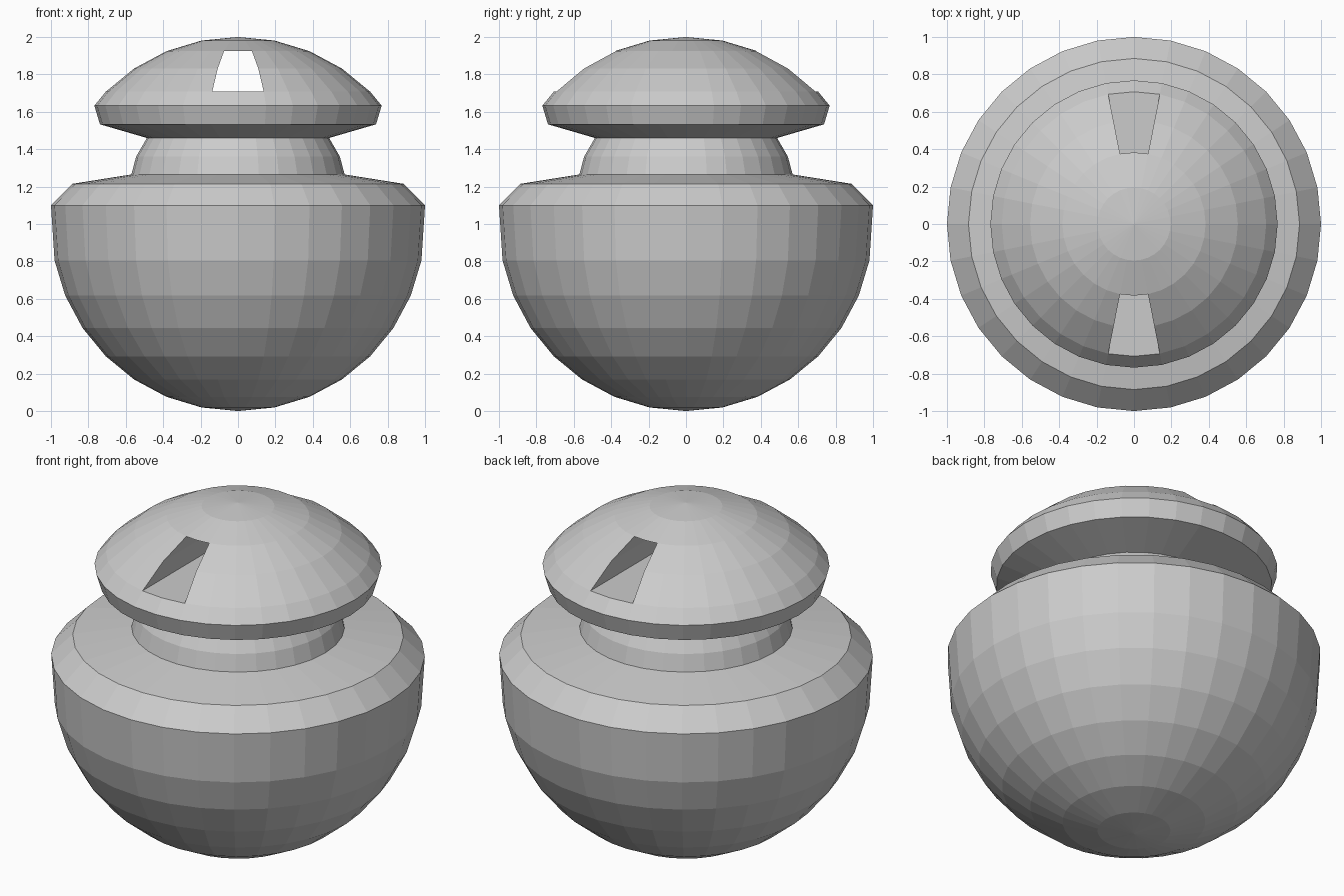
import bpy, bmesh, math

if "Cube" in bpy.data.objects:
    bpy.data.objects.remove(bpy.data.objects["Cube"])

SEG = 32
# lathe profile (radius, height), bottom to top, without the two poles
bowl = [(math.sin(math.pi * i / 16), 1 - math.cos(math.pi * i / 16)) for i in range(1, 8)]
shoulder = [(1.0, 1.10), (0.885, 1.215)]
neck = [(0.57, 1.265), (0.545, 1.36), (0.487, 1.46)]
lid_rim = [(0.738, 1.533), (0.768, 1.633)]
dome = [(math.sin(math.pi * i / 16), 1 + math.cos(math.pi * i / 16)) for i in range(4, 0, -1)]
profile = bowl + shoulder + neck + lid_rim + dome

bm = bmesh.new()
rings = [[bm.verts.new((r * math.cos(2 * math.pi * j / SEG),
                        r * math.sin(2 * math.pi * j / SEG), z)) for j in range(SEG)]
         for r, z in profile]
bottom, top = bm.verts.new((0, 0, 0)), bm.verts.new((0, 0, 2))

# slot opening: two rows of dome faces, two segments wide, front and back
first = len(profile) - 4
slot_rows = (first, first + 1)
front, back = SEG * 3 // 4, SEG // 4
slot_cols = (front - 1, front, back - 1, back)

# turned body
for i in range(len(rings) - 1):
    for j in range(SEG):
        if i in slot_rows and j in slot_cols:
            continue
        k = (j + 1) % SEG
        bm.faces.new((rings[i][j], rings[i][k], rings[i + 1][k], rings[i + 1][j]))
for j in range(SEG):
    k = (j + 1) % SEG
    bm.faces.new((bottom, rings[0][k], rings[0][j]))
    bm.faces.new((top, rings[-1][j], rings[-1][k]))

# tunnel walls joining the front opening to its mirrored back opening
loop = [(first, front - 1), (first, front), (first, front + 1), (first + 1, front + 1),
        (first + 2, front + 1), (first + 2, front), (first + 2, front - 1), (first + 1, front - 1)]
for (i, j), (m, n) in zip(loop, loop[1:] + loop[:1]):
    bm.faces.new((rings[i][j], rings[m][n], rings[m][SEG - n], rings[i][SEG - j]))

bmesh.ops.recalc_face_normals(bm, faces=bm.faces)
mesh = bpy.data.meshes.new("lidded_pot")
bm.to_mesh(mesh)
bm.free()

grey = bpy.data.materials.new("plain grey")
grey.diffuse_color = (0.6, 0.6, 0.6, 1)
grey.use_nodes = True
grey.node_tree.nodes["Principled BSDF"].inputs["Base Color"].default_value = grey.diffuse_color
mesh.materials.append(grey)
pot = bpy.data.objects.new("lidded_pot", mesh)
bpy.context.collection.objects.link(pot)
